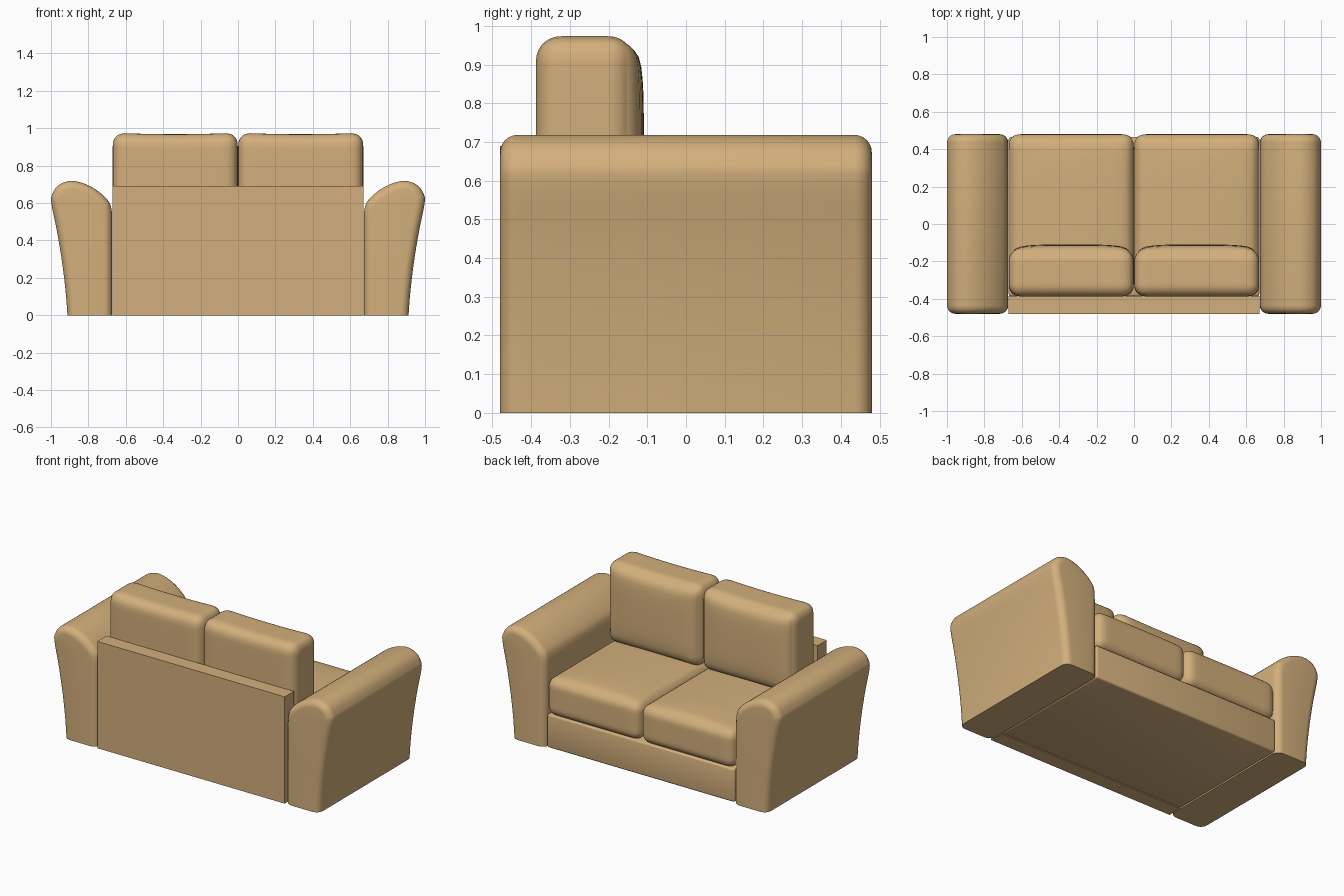
import bpy, bmesh, math
from mathutils import Vector

if "Cube" in bpy.data.objects:
    bpy.data.objects.remove(bpy.data.objects["Cube"])

tan = bpy.data.materials.new("tan_fabric")
tan.diffuse_color = (0.65, 0.43, 0.2, 1)
tan.use_nodes = True
tan.node_tree.nodes["Principled BSDF"].inputs["Base Color"].default_value = tan.diffuse_color


def finish(name, bm, angle=40):
    bmesh.ops.recalc_face_normals(bm, faces=bm.faces)
    me = bpy.data.meshes.new(name)
    bm.to_mesh(me)
    bm.free()
    me.materials.append(tan)
    ob = bpy.data.objects.new(name, me)
    bpy.context.collection.objects.link(ob)
    bpy.ops.object.select_all(action='DESELECT')
    ob.select_set(True)
    bpy.context.view_layer.objects.active = ob
    bpy.ops.object.shade_smooth_by_angle(angle=math.radians(angle))
    return ob


def box(name, lo, hi, bevel):
    bm = bmesh.new()
    bmesh.ops.create_cube(bm, size=1)
    for v in bm.verts:
        v.co = Vector([lo[i] + (v.co[i] + 0.5) * (hi[i] - lo[i]) for i in range(3)])
    if bevel:
        bmesh.ops.bevel(bm, geom=bm.edges[:], offset=bevel, segments=3, profile=0.5, affect='EDGES')
    return finish(name, bm)


def cushion(name, lo, hi, r, bulge):
    """Rounded box; bulge(u, v, w) gives an offset from -1..1 coordinates."""
    lo, hi = Vector(lo), Vector(hi)
    mid, half = (lo + hi) / 2, (hi - lo) / 2
    bm = bmesh.new()
    bmesh.ops.create_cube(bm, size=2)
    bmesh.ops.subdivide_edges(bm, edges=bm.edges[:], cuts=19, use_grid_fill=True)
    for v in bm.verts:
        t = Vector([math.sin(c * math.pi / 2) for c in v.co])
        p = Vector([t[i] * half[i] for i in range(3)])
        c = Vector([max(-half[i] + r, min(half[i] - r, p[i])) for i in range(3)])
        p = c + (p - c).normalized() * r
        v.co = mid + p + Vector(bulge(*t))
    return finish(name, bm, 60)


def smooth_path(pts, n=4):
    """Catmull-Rom curve through the points."""
    out = []
    for i in range(len(pts) - 1):
        a, b, c, d = (Vector(pts[max(0, min(len(pts) - 1, i + k))]) for k in (-1, 0, 1, 2))
        for j in range(n):
            t = j / n
            out.append(0.5 * (2 * b + (c - a) * t + (2 * a - 5 * b + 4 * c - d) * t * t
                              + (3 * b - a - 3 * c + d) * t ** 3))
    return out + [Vector(pts[-1])]


def arm(name, side):
    # flared outline (x, z) from outer foot over the top to inner foot
    prof = smooth_path([(0.912, 0), (0.921, 0.12), (0.94, 0.28), (0.968, 0.45), (0.998, 0.6),
                        (0.992, 0.65), (0.96, 0.695), (0.9, 0.718), (0.83, 0.707), (0.76, 0.672),
                        (0.7, 0.62), (0.678, 0.575), (0.673, 0.5), (0.673, 0.25), (0.673, 0)])
    n = len(prof)
    normals = []
    for i in range(n):
        d = prof[min(n - 1, i + 1)] - prof[max(0, i - 1)]
        normals.append(Vector((-d.y, d.x)).normalized())
    # rounded ends: inset rings following a quarter circle
    r, steps = 0.045, 6
    rings = [(-0.48 + r * (1 - math.sin(a)), r * (1 - math.cos(a)))
             for a in (math.pi / 2 * (1 - k / steps) for k in range(steps + 1))]
    rings = sorted(rings)
    rings += [(-y, d) for y, d in reversed(rings)]
    bm = bmesh.new()
    loops = []
    for y, d in rings:
        loop = []
        for i, (p, m) in enumerate(zip(prof, normals)):
            q = p + m * d
            z = 0 if i in (0, n - 1) else max(q.y, 0)
            loop.append(bm.verts.new((side * q.x, y, z)))
        loops.append(loop)
    for a, b in zip(loops, loops[1:]):
        for i in range(n):
            j = (i + 1) % n
            bm.faces.new((a[i], a[j], b[j], b[i]))
    bm.faces.new(loops[0])
    bm.faces.new(loops[-1])
    return finish(name, bm)


# frame
box("back_panel", (-0.67, -0.48, 0), (0.67, -0.386, 0.69), 0)
box("seat_base", (-0.67, -0.386, 0), (0.67, 0.465, 0.215), 0.012)

# arms and cushions, one per side
for label, s in (("left", -1), ("right", 1)):
    arm(label + "_arm", s)
    x0, x1 = sorted((0.001 * s, 0.67 * s))
    cushion(label + "_seat_cushion", (x0, -0.386, 0.21), (x1, 0.48, 0.455), 0.058,
            lambda u, v, w: (0, 0, 0.02 * max(w, 0) * (1 - u * u) * (1 - v ** 4)))
    cushion(label + "_back_cushion", (x0, -0.388, 0.445), (x1, -0.135, 0.976), 0.065,
            lambda u, v, w: (0, 0.026 * max(v, 0) * (1 - u ** 4) * (1 - w ** 4),
                             -0.008 * max(w, 0) * (1 - u * u)))
